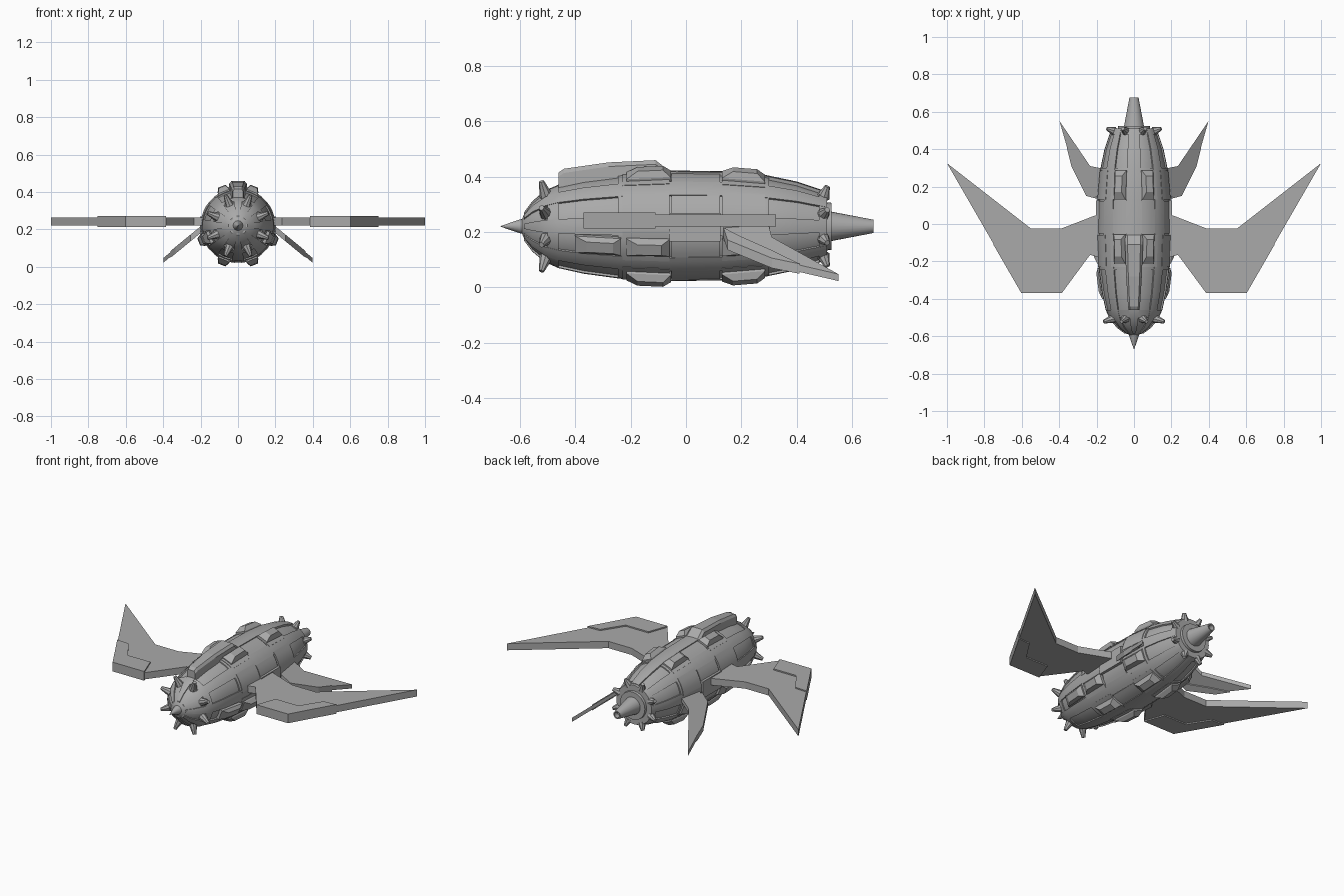
import bpy, bmesh
from math import sin, cos, pi, radians
from mathutils import Vector

if "Cube" in bpy.data.objects:
    bpy.data.objects.remove(bpy.data.objects["Cube"])

AXIS = 0.22
PROFILE = [(-0.6, 0.015), (-0.585, 0.05), (-0.555, 0.09), (-0.51, 0.128), (-0.46, 0.15),
           (-0.37, 0.17), (-0.23, 0.189), (-0.06, 0.197), (0.13, 0.194),
           (0.29, 0.18), (0.4, 0.157), (0.51, 0.12)]

grey = bpy.data.materials.new("hull grey")
grey.use_nodes = True
grey.diffuse_color = (0.4, 0.4, 0.4, 1)
grey.node_tree.nodes["Principled BSDF"].inputs["Base Color"].default_value = (0.4, 0.4, 0.4, 1)


def make(name, verts, faces, smooth=False):
    mesh = bpy.data.meshes.new(name)
    mesh.from_pydata([tuple(v) for v in verts], [], faces)
    bm = bmesh.new()
    bm.from_mesh(mesh)
    bmesh.ops.recalc_face_normals(bm, faces=bm.faces)
    bm.to_mesh(mesh)
    bm.free()
    mesh.materials.append(grey)
    obj = bpy.data.objects.new(name, mesh)
    bpy.context.collection.objects.link(obj)
    if smooth:
        bpy.ops.object.select_all(action='DESELECT')
        obj.select_set(True)
        bpy.context.view_layer.objects.active = obj
        bpy.ops.object.shade_smooth_by_angle(angle=radians(25))
    return obj


def hull_radius(y):
    for (y0, r0), (y1, r1) in zip(PROFILE, PROFILE[1:]):
        if y <= y1:
            return r0 + (r1 - r0) * max(0, (y - y0) / (y1 - y0))
    return PROFILE[-1][1]


def ring_point(r, angle, y):
    return Vector((r * cos(angle), y, AXIS + r * sin(angle)))


def loft(name, rings, smooth=False):
    """Skin a list of equal closed loops and cap both ends."""
    n = len(rings[0])
    verts = [p for ring in rings for p in ring]
    faces = [(k * n + i, k * n + (i + 1) % n, (k + 1) * n + (i + 1) % n, (k + 1) * n + i)
             for k in range(len(rings) - 1) for i in range(n)]
    faces += [tuple(range(n)), tuple(range(len(verts) - n, len(verts)))]
    return make(name, verts, faces, smooth)


def lathe(name, profile, sides):
    return loft(name, [[ring_point(r, 2 * pi * i / sides, y) for i in range(sides)]
                       for y, r in profile], True)


def shell(name, y0, y1, mid, half, lift, steps=4):
    """Curved plate that follows the hull, raised above it by lift."""
    stations = [y0] + [y for y, r in PROFILE if y0 < y < y1] + [y1]
    angles = [radians(mid - half + 2 * half * i / steps) for i in range(steps + 1)]
    rings = []
    for y in stations:
        r = hull_radius(y)
        rings.append([ring_point(r + lift, a, y) for a in angles]
                     + [ring_point(r - 0.02, a, y) for a in reversed(angles)])
    return loft(name, rings, True)


def prism(name, outline, z0, z1, slope=0, base=0):
    """Extruded plan outline; slope tilts the plate downward away from base."""
    low = [(x, y, z0 - slope * (abs(x) - base)) for x, y in outline]
    high = [(x, y, z1 - slope * (abs(x) - base)) for x, y in outline]
    return loft(name, [low, high])


def bump(name, angle, y0, y1, height=0.032):
    """Tapered armour block sitting on the hull."""
    a = radians(angle)
    out = Vector((cos(a), 0, sin(a)))
    side = Vector((-sin(a), 0, cos(a)))
    centre = Vector((0, 0, AXIS))
    rings = []
    for lift, width, inset in ((-0.03, 0.033, 0), (0.008, 0.033, 0), (height, 0.02, 0.04)):
        ya, yb = y0 + inset, y1 - inset * 0.7
        ra, rb = hull_radius(ya) + lift, hull_radius(yb) + lift
        rings.append([centre + out * r + side * s * width + Vector((0, y, 0))
                      for r, y, s in ((ra, ya, -1), (rb, yb, -1), (rb, yb, 1), (ra, ya, 1))])
    return loft(name, rings)


def spike(name, angle, y, lean, length):
    a = radians(angle)
    out = Vector((cos(a), 0, sin(a)))
    direction = (out + Vector((0, lean, 0))).normalized()
    side = Vector((-sin(a), 0, cos(a)))
    up = direction.cross(side)
    start = ring_point(hull_radius(y) - 0.012, a, y)
    rings = [[start + direction * d + (side * cos(t * pi / 4) + up * sin(t * pi / 4)) * r
              for t in range(8)] for d, r in ((0, 0.024), (length, 0.01))]
    return loft(name, rings, True)


# Hull, nose point and tail nozzle
lathe("hull", [(y, r - 0.007) for y, r in PROFILE], 48)
lathe("nose_point", [(-0.67, 0.001), (-0.6, 0.025), (-0.575, 0.03)], 16)
lathe("tail_cone", [(0.49, 0.06), (0.515, 0.055), (0.677, 0.024), (0.677, 0.017), (0.65, 0.015)], 24)
lathe("tail_collar", [(0.48, 0.09), (0.525, 0.085), (0.525, 0.05)], 24)

# Lengthwise ribs, hoops and raised plates
for i in range(8):
    angle = 45 * i
    shell("rib", -0.585, 0.51, angle + 90, 10, 0.001)
    shell("collar_plate_front", -0.23, -0.06, angle + 22.5, 17, 0.003)
    shell("collar_plate_rear", 0.13, 0.285, angle + 22.5, 17, 0.003)
    shell("mid_plate", -0.052, 0.122, angle + 22.5, 12 if i == 6 else 15, -0.001)
for y0, y1 in ((-0.5, -0.46), (-0.245, -0.23), (0.285, 0.3), (0.48, 0.51)):
    for i in range(4):
        shell("hoop", y0, y1, 45 + 90 * i, 45, 0, 12)
shell("top_strip", -0.06, 0.5, 90, 12, 0.005)

# Dorsal spine, as cross-sections along the back
spine = [(-0.46, 0.028, 0.36, 0.415), (-0.44, 0.032, 0.36, 0.428), (-0.28, 0.042, 0.38, 0.451),
         (-0.11, 0.048, 0.39, 0.459), (-0.06, 0.05, 0.39, 0.42)]
loft("dorsal_spine", [[(-w, y, low), (-w, y, top - 0.015), (-w * 0.72, y, top),
                       (w * 0.72, y, top), (w, y, top - 0.015), (w, y, low)]
                      for y, w, low, top in spine])

# Armour blocks around the two collars and along the lower flanks
for angle in (67.5, 112.5, 247.5, 292.5):
    bump("armour_block_front", angle, -0.215, -0.055)
    bump("armour_block_rear", angle, 0.13, 0.285)
for angle in (202.5, 337.5):
    bump("flank_block", angle, -0.4, -0.235, 0.025)
    bump("flank_block_rear", angle, 0.13, 0.285)
bump("shoulder_block", -22.5, -0.215, -0.06)
bump("shoulder_block", 202.5, -0.215, -0.06)

# Spike rings
for i in range(8):
    spike("nose_spike", 22.5 + 45 * i, -0.505, -0.3, 0.06)
    spike("tail_spike", 22.5 + 45 * i, 0.495, 0.35, 0.046)

# Wings and fins, one of each per side
wing = [(0.15, 0.06), (0.21, 0.045), (0.39, -0.025), (0.55, -0.025), (1.0, 0.325),
        (0.6, -0.368), (0.385, -0.368), (0.235, -0.165), (0.15, -0.19)]
wing_plate = [(0.385, -0.37), (0.602, -0.37), (0.752, -0.11), (0.67, -0.115),
              (0.585, -0.245), (0.43, -0.245)]
fin = [(0.14, 0.13), (0.25, 0.155), (0.33, 0.31), (0.398, 0.55), (0.235, 0.31), (0.14, 0.29)]
fin_plate = [(0.2, 0.135), (0.255, 0.15), (0.335, 0.31), (0.36, 0.41), (0.3, 0.31), (0.235, 0.19)]
for name, s in (("left", 1), ("right", -1)):
    flip = lambda pts: [(x * s, y) for x, y in pts]
    prism(name + "_wing", flip(wing), 0.22, 0.262)
    prism(name + "_wing_plate", flip(wing_plate), 0.213, 0.27)
    prism(name + "_fin", flip(fin), 0.185, 0.21, 0.82, 0.2)
    prism(name + "_fin_plate", flip(fin_plate), 0.18, 0.216, 0.82, 0.2)
    prism(name + "_wing_root", flip([(0.15, -0.06), (0.203, -0.06), (0.203, 0.125), (0.15, 0.125)]),
          0.165, 0.268)
